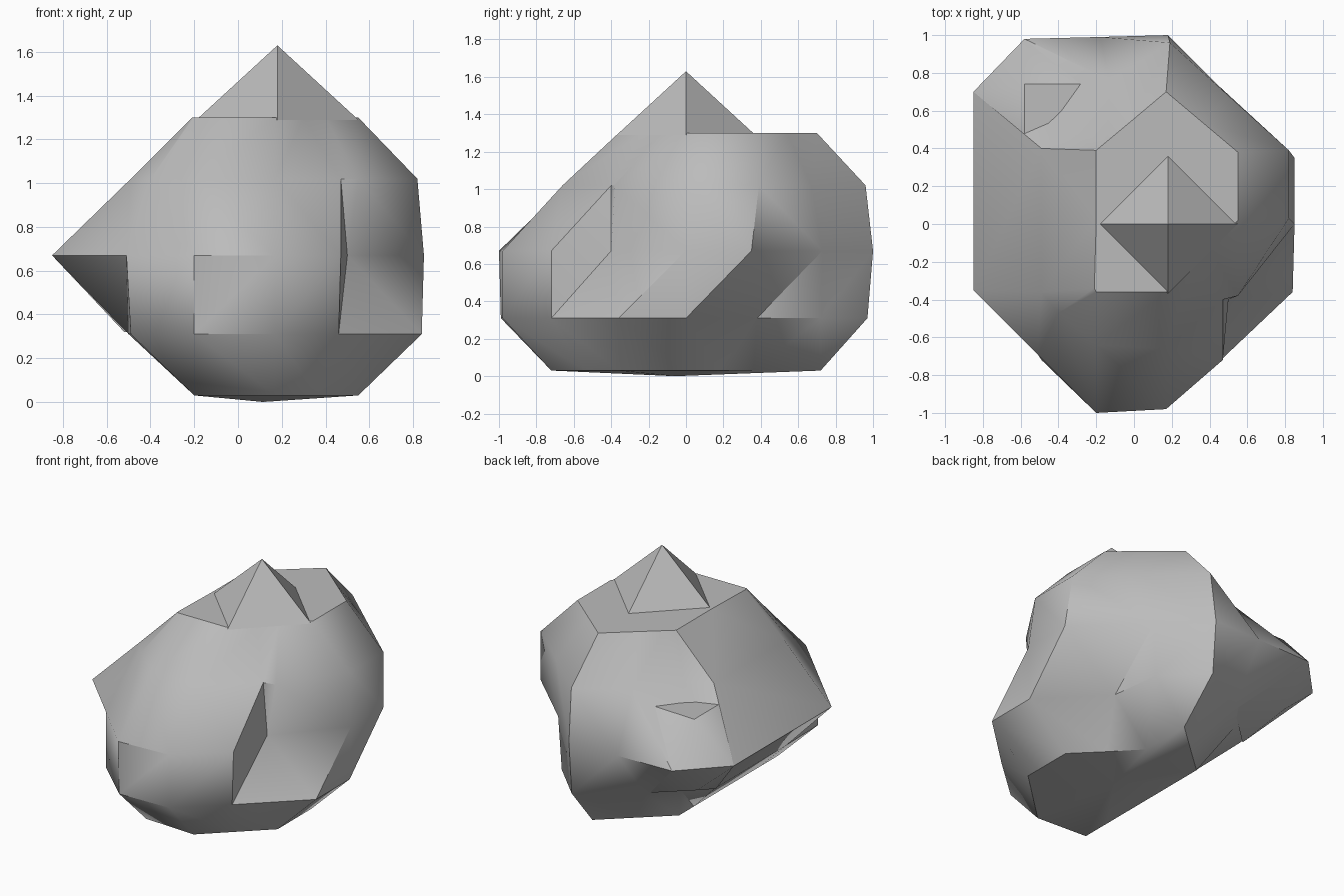
import bpy
import bmesh
from math import radians

default_cube = bpy.data.objects.get("Cube")
if default_cube:
    bpy.data.objects.remove(default_cube)

# One plain grey stone material
stone = bpy.data.materials.new("grey_stone")
stone.use_nodes = True
grey = (0.5, 0.5, 0.5, 1)
stone.diffuse_color = grey
shader = next(n for n in stone.node_tree.nodes if n.type == "BSDF_PRINCIPLED")
shader.inputs["Base Color"].default_value = grey


def finish(obj, name):
    """Name the part, give it the stone colour and smooth only its soft edges."""
    obj.name = name
    obj.data.name = name
    obj.data.materials.clear()
    obj.data.materials.append(stone)
    bpy.ops.object.select_all(action="DESELECT")
    obj.select_set(True)
    bpy.context.view_layer.objects.active = obj
    bpy.ops.object.shade_smooth_by_angle(angle=radians(40))


def add_part(name, bm):
    """Turn a bmesh into a finished object."""
    bmesh.ops.recalc_face_normals(bm, faces=bm.faces)
    mesh = bpy.data.meshes.new(name)
    bm.to_mesh(mesh)
    bm.free()
    obj = bpy.data.objects.new(name, mesh)
    bpy.context.collection.objects.link(obj)
    finish(obj, name)


def loft(name, sections):
    """Skin stacked outlines, each (height, outline, slant of the folds below it)."""
    bm = bmesh.new()
    rings = [[bm.verts.new((x, y, z)) for x, y in outline] for z, outline, _ in sections]
    for lower, upper, section in zip(rings, rings[1:], sections[1:]):
        count = len(lower)
        for i in range(count):
            j = (i + 1) % count
            if section[2] == "right":
                bm.faces.new((lower[i], lower[j], upper[j]))
                bm.faces.new((lower[i], upper[j], upper[i]))
            else:
                bm.faces.new((lower[i], lower[j], upper[i]))
                bm.faces.new((lower[j], upper[j], upper[i]))
    # Shallow belly underneath, flat cap on top
    belly = bmesh.ops.poke(bm, faces=[bm.faces.new(rings[0][::-1])])
    belly["verts"][0].co.z = 0
    bmesh.ops.triangulate(bm, faces=[bm.faces.new(rings[-1])])
    add_part(name, bm)


def wedge(name, corners):
    """Small convex chunk spanning the given corners."""
    bm = bmesh.new()
    for corner in corners:
        bm.verts.new(corner)
    bmesh.ops.convex_hull(bm, input=bm.verts)
    add_part(name, bm)


# Outlines run anticlockwise from the front left corner
base = [(-.2, -.7), (.17, -.72), (.36, -.54), (.55, -.36), (.55, 0), (.37, .18), (.2, .36),
        (.2, .72), (0, .54), (-.2, .36), (-.2, .2), (-.2, -.3), (-.2, -.5)]
foot = [(-.2, -.99), (.17, -.98), (.46, -.72), (.84, -.36), (.84, 0), (.47, .38), (.43, .72),
        (.18, .97), (-.2, .72), (-.35, .55), (-.5, .4), (-.5, -.36), (-.49, -.72)]
waist = [(-.2, -1), (.17, -.98), (.47, -.72), (.5, -.4), (.85, 0), (.85, .35), (.45, .73),
         (.18, 1), (-.18, .99), (-.58, .98), (-.85, .7), (-.85, -.35), (-.51, -.69)]
shoulder = [(-.2, -.64), (.17, -.66), (.47, -.4), (.55, -.38), (.82, .03), (.82, .39), (.51, .67),
            (.19, .96), (-.13, .76), (-.32, .48), (-.49, .4), (-.49, -.36), (-.4, -.47)]
crown = [(-.2, -.36), (.17, -.36), (.3, -.23), (.4, -.13), (.55, .02), (.55, .38), (.36, .54),
         (.17, .7), (-.02, .54), (-.14, .44), (-.2, .39), (-.2, .02), (-.21, -.34)]

# Main boulder with its side notches
loft("boulder", [(.03, base, ""), (.31, foot, "left"), (.67, waist, "right"),
                 (1.02, shoulder, "left"), (1.3, crown, "right")])

# Small steps jutting above and below the rear left rim
rim = [(-.58, .98, .67), (-.85, .7, .67)]
wedge("upper_rear_step", rim + [(-.22, .74, .94), (-.58, .4, .93), (-.58, .74, .93)])
wedge("lower_rear_step", rim + [(-.2, .72, .32), (-.52, .42, .32), (-.6, .73, .45)])

# Four-sided peak sitting on the crown
bpy.ops.mesh.primitive_cone_add(vertices=4, radius1=.37, depth=.34, location=(.18, 0, 1.46))
finish(bpy.context.object, "peak")
